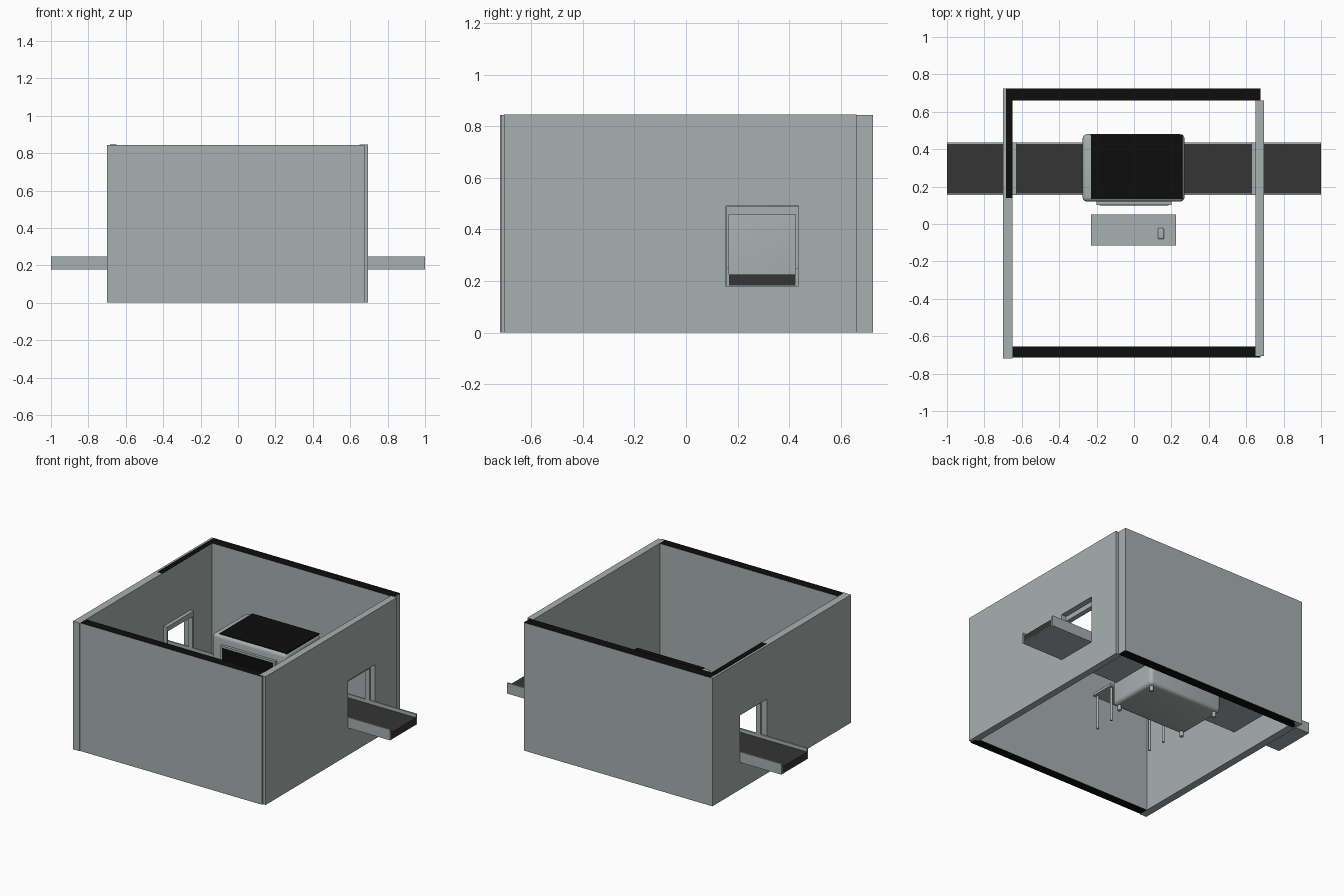
import bpy, bmesh, math
from mathutils import Matrix, Vector

if "Cube" in bpy.data.objects:
    bpy.data.objects.remove(bpy.data.objects["Cube"])


def material(name, rgb):
    m = bpy.data.materials.new(name)
    m.diffuse_color = (*rgb, 1)
    m.use_nodes = True
    m.node_tree.nodes["Principled BSDF"].inputs["Base Color"].default_value = m.diffuse_color
    return m


GREY = material("grey", (0.39, 0.44, 0.435))
DARK = material("dark rubber", (0.035, 0.035, 0.035))
BLACK = material("black", (0.004, 0.004, 0.004))


def finish(name, bm, mats):
    me = bpy.data.meshes.new(name)
    bm.to_mesh(me)
    bm.free()
    for m in mats:
        me.materials.append(m)
    ob = bpy.data.objects.new(name, me)
    bpy.context.collection.objects.link(ob)
    return ob


def box(name, x, y, z, mats=(GREY,), caps=(), bevel=0, rot=0):
    """Box from min/max pairs; faces pointing along the axes in caps use slot 1."""
    lo, hi = Vector((x[0], y[0], z[0])), Vector((x[1], y[1], z[1]))
    bm = bmesh.new()
    bmesh.ops.create_cube(bm, size=1, matrix=Matrix.Diagonal((*(hi - lo), 1)))
    if bevel:
        bmesh.ops.bevel(bm, geom=bm.edges[:], offset=bevel, segments=4,
                        profile=0.5, affect='EDGES')
    bm.normal_update()
    for f in bm.faces:
        if any(abs(f.normal[a]) > 0.9 for a in caps):
            f.material_index = 1
    bm.transform(Matrix.Translation((lo + hi) / 2) @ Matrix.Rotation(rot, 4, 'Z'))
    ob = finish(name, bm, mats)
    if bevel:
        smooth(ob)
    return ob


def rod(name, x, y, z0, z1, r):
    bm = bmesh.new()
    bmesh.ops.create_cone(bm, cap_ends=True, segments=12, radius1=r, radius2=r,
                          depth=z1 - z0, matrix=Matrix.Translation((x, y, (z0 + z1) / 2)))
    smooth(finish(name, bm, (GREY,)))


def smooth(ob):
    bpy.ops.object.select_all(action='DESELECT')
    ob.select_set(True)
    bpy.context.view_layer.objects.active = ob
    bpy.ops.object.shade_smooth_by_angle(angle=math.radians(40))


def cut_window(wall):
    cutter = box("window_cutter", (-2, 2), (0.155, 0.435), (0.178, 0.49))
    mod = wall.modifiers.new("window", 'BOOLEAN')
    mod.operation, mod.solver, mod.object = 'DIFFERENCE', 'EXACT', cutter
    bpy.context.view_layer.objects.active = wall
    bpy.ops.object.modifier_apply(modifier=mod.name)
    bpy.data.objects.remove(cutter)


# Room walls: front and back have black top and bottom edges
H = 0.845
box("front_wall", (-0.65, 0.675), (-0.715, -0.655), (0, H - 0.001), (GREY, BLACK), (2,))
box("back_wall", (-0.685, 0.675), (0.66, 0.725), (0, H - 0.001), (GREY, BLACK), (2,))
cut_window(box("left_wall", (-0.70, -0.65), (-0.72, 0.725), (0, H - 0.002)))
cut_window(box("right_wall", (0.65, 0.695), (-0.705, 0.66), (0, H)))
box("left_wall_cap", (-0.685, -0.65), (0.14, 0.66), (H - 0.004, H), (BLACK,))

# Conveyor, window frames: one on each side of the scanner
for s, side in ((-1, "left"), (1, "right")):
    def span(a, b):
        return sorted((s * a, s * b))
    run = span(0.26, 1.0)
    box(side + "_belt", run, (0.166, 0.425), (0.182, 0.225), (DARK,))
    box(side + "_belt_tray", run, (0.166, 0.425), (0.178, 0.182))
    for y, pos in ((0.156, "front"), (0.425, "back")):
        box(f"{side}_{pos}_rail", run, (y, y + 0.01), (0.178, 0.248))
        box(f"{side}_{pos}_window_jamb", span(0.628, 0.66), (y, y + 0.01), (0.248, 0.457))
    box(side + "_window_lintel", span(0.628, 0.66), (0.156, 0.435), (0.457, 0.489))

# Scanner cabinet with a black lid and small feet
box("scanner_body", (-0.275, 0.27), (0.12, 0.48), (0.033, 0.56), bevel=0.024)
box("scanner_lid", (-0.23, 0.26), (0.135, 0.478), (0.555, 0.563), (BLACK,))
for x in (-0.245, 0.24):
    for y in (0.15, 0.45):
        rod("scanner_foot", x, y, 0, 0.04, 0.012)

# Monitor on the front of the scanner
box("monitor_case", (-0.2, 0.2), (0.102, 0.125), (0.27, 0.503))
box("monitor_screen", (-0.185, 0.185), (0.099, 0.103), (0.285, 0.49), (BLACK,))

# Desk with keyboard and mouse
box("desk_top", (-0.23, 0.225), (-0.115, 0.05), (0.222, 0.238))
for x in (-0.205, 0.2):
    for y in (-0.1, 0.028):
        rod("desk_leg", x, y, 0, 0.225, 0.008)
box("keyboard", (-0.075, 0.07), (-0.053, -0.003), (0.237, 0.245), rot=0.09)
box("mouse", (0.128, 0.16), (-0.08, -0.022), (0.236, 0.252), bevel=0.007)
